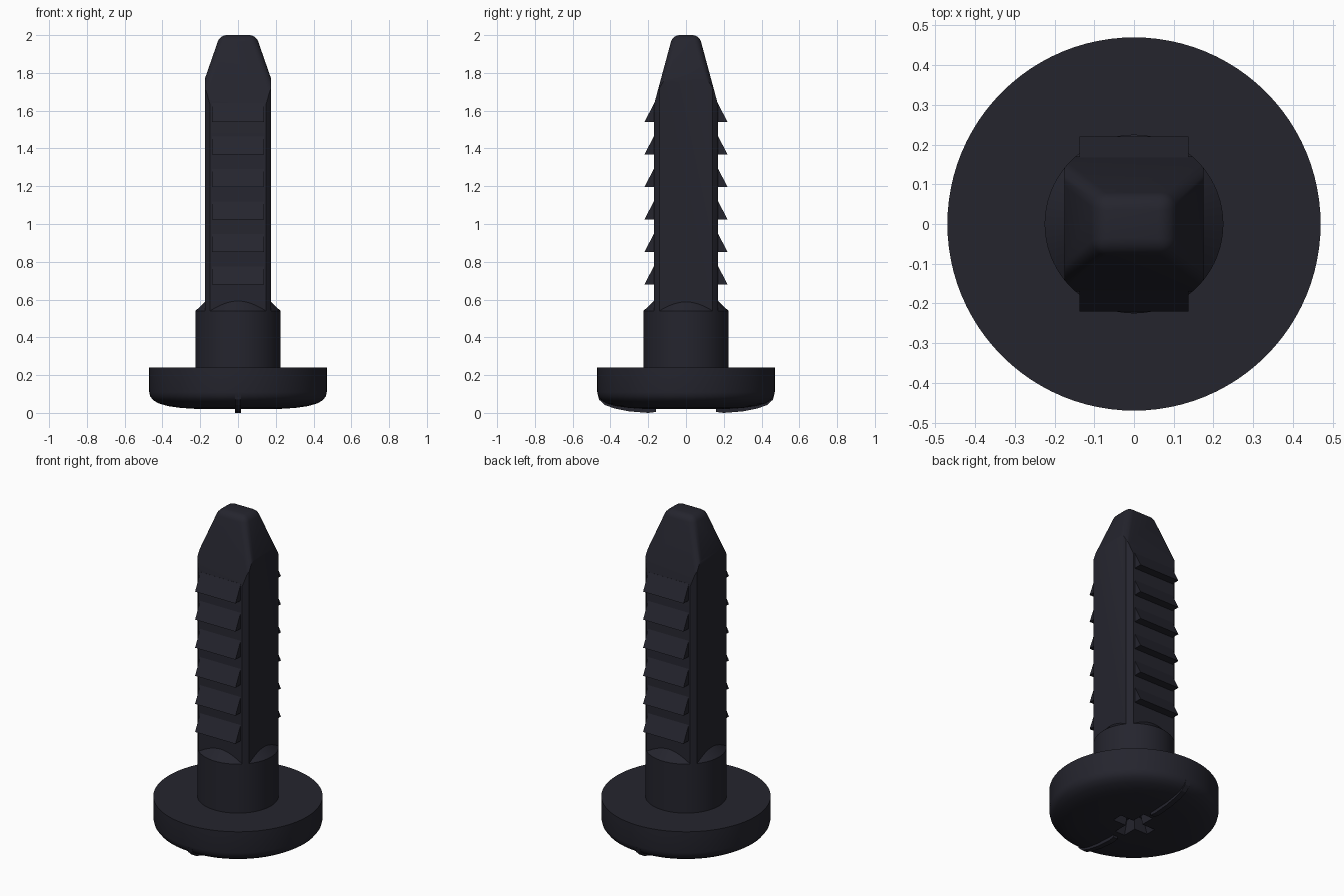
import bpy, bmesh, math
from mathutils import Vector

if "Cube" in bpy.data.objects:
    bpy.data.objects.remove(bpy.data.objects["Cube"], do_unlink=True)

mat = bpy.data.materials.new("dark navy plastic")
mat.use_nodes = True
colour = (0.018, 0.018, 0.027, 1)
mat.diffuse_color = colour
mat.node_tree.nodes["Principled BSDF"].inputs["Base Color"].default_value = colour


def finish(name, bm):
    bmesh.ops.recalc_face_normals(bm, faces=bm.faces[:])
    mesh = bpy.data.meshes.new(name)
    bm.to_mesh(mesh)
    bm.free()
    mesh.materials.append(mat)
    ob = bpy.data.objects.new(name, mesh)
    bpy.context.collection.objects.link(ob)
    return ob


def select(ob):
    bpy.ops.object.select_all(action='DESELECT')
    ob.select_set(True)
    bpy.context.view_layer.objects.active = ob


def smooth(ob, angle=30):
    select(ob)
    bpy.ops.object.shade_smooth_by_angle(angle=math.radians(angle))


def boolean(ob, cutter, operation):
    cutter.hide_render = True
    mod = ob.modifiers.new("cut", 'BOOLEAN')
    mod.operation, mod.object, mod.solver = operation, cutter, 'EXACT'
    select(ob)
    bpy.ops.object.modifier_apply(modifier=mod.name)
    bpy.data.objects.remove(cutter, do_unlink=True)


def lathe(name, profile, steps=96):
    """Solid of revolution with flat caps from (radius, z) points."""
    bm = bmesh.new()
    rings = [[bm.verts.new((r * math.cos(math.tau * i / steps),
                            r * math.sin(math.tau * i / steps), z))
              for i in range(steps)] for r, z in profile]
    for a, b in zip(rings, rings[1:]):
        for i in range(steps):
            j = (i + 1) % steps
            bm.faces.new((a[i], a[j], b[j], b[i]))
    bm.faces.new(rings[0])
    bm.faces.new(rings[-1])
    return finish(name, bm)


def prism(name, points, half_width):
    """Extrude (y, z) points along x."""
    bm = bmesh.new()
    face = bm.faces.new([bm.verts.new((-half_width, y, z)) for y, z in points])
    new = bmesh.ops.extrude_face_region(bm, geom=[face])["geom"]
    bmesh.ops.translate(bm, vec=(2 * half_width, 0, 0),
                        verts=[v for v in new if isinstance(v, bmesh.types.BMVert)])
    return finish(name, bm)


# Domed head with a cross recess underneath
dome = [(0.2, 0.02), (0.3, 0.026), (0.37, 0.036), (0.42, 0.05), (0.45, 0.068), (0.465, 0.088), (0.47, 0.11)]
head = lathe("head", dome + [(0.47, 0.24)])
for along_x in (True, False):
    bm = bmesh.new()
    bmesh.ops.create_cube(bm, size=2)
    for v in bm.verts:
        long, short = (0.09, 0.025) if v.co.z > 0 else (0.13, 0.035)
        sx, sy = (long, short) if along_x else (short, long)
        v.co = (v.co.x * sx, v.co.y * sy, 0.10 if v.co.z > 0 else 0.0)
    boolean(head, finish("recess_cutter", bm), 'DIFFERENCE')
smooth(head)

# Thin ribs wrapping under the head
for side, label in ((-1, "front"), (1, "back")):
    outer = [(0.16, 0.005), (0.2, 0.0), (0.3, 0.008), (0.38, 0.024), (0.43, 0.042), (0.46, 0.07), (0.468, 0.1)]
    pts = [(side * y, z) for y, z in outer + [(0.4, 0.1), (0.16, 0.06)]]
    prism(label + "_head_rib", pts, 0.016)

# Round collar with a chamfered shoulder
smooth(lathe("collar", [(0.225, 0.22), (0.225, 0.54), (0.165, 0.597)]))

# Square shaft with tapered, rounded tip and rounded corners
HX, HY = 0.175, 0.17
bm = bmesh.new()
bmesh.ops.create_cube(bm, size=2)
for v in bm.verts:
    v.co = (v.co.x * HX, v.co.y * HY, 2.0 if v.co.z > 0 else 0.5)
tapers = [(Vector((s * HX, 0, 1.77)), Vector((s * 0.23, 0, 0.08))) for s in (-1, 1)]
tapers += [(Vector((0, s * HY, 1.63)), Vector((0, s * 0.37, 0.1))) for s in (-1, 1)]
for co, normal in tapers:
    bmesh.ops.bisect_plane(bm, geom=bm.verts[:] + bm.edges[:] + bm.faces[:],
                           plane_co=co, plane_no=normal, clear_outer=True)
    bmesh.ops.holes_fill(bm, edges=[e for e in bm.edges if e.is_boundary])
bmesh.ops.recalc_face_normals(bm, faces=bm.faces[:])
tip_edges = [e for e in bm.edges if max(v.co.z for v in e.verts) > 1.99]
bmesh.ops.bevel(bm, geom=tip_edges, offset=0.035, segments=5, profile=0.5, affect='EDGES')
shaft = finish("shaft", bm)
boolean(shaft, lathe("corner_cutter", [(0.225, 0.4), (0.225, 2.1)]), 'INTERSECT')
smooth(shaft, 25)

# Barbs along the front and back of the shaft
for side, label in ((-1, "front"), (1, "back")):
    for i in range(6):
        z = 0.68 + i * 0.172
        prism(f"{label}_barb_{i + 1}",
              [(side * 0.15, z), (side * 0.22, z), (side * 0.168, z + 0.1), (side * 0.15, z + 0.1)], 0.137)
